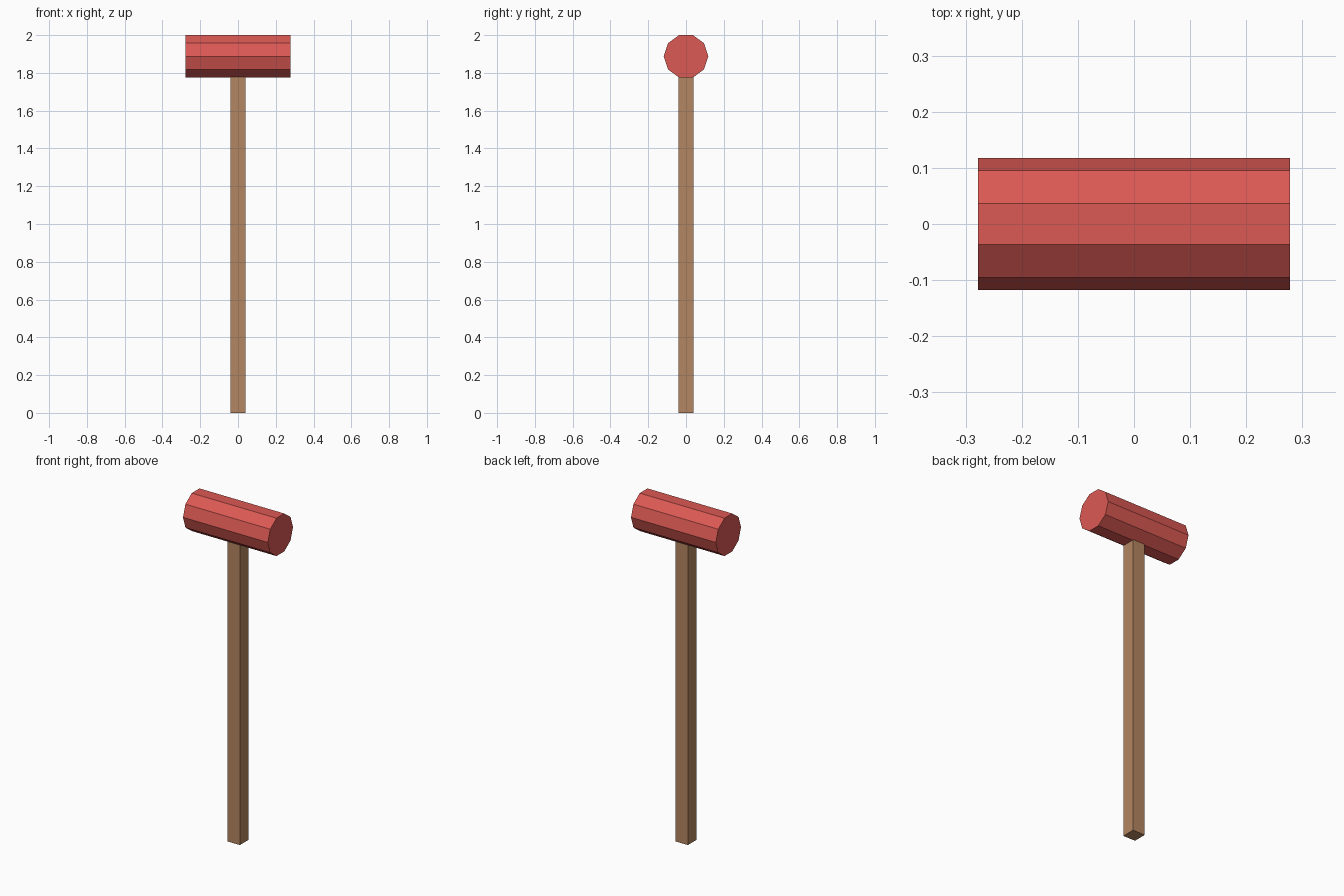
import bpy
import math

cube = bpy.data.objects.get("Cube")
if cube:
    bpy.data.objects.remove(cube, do_unlink=True)


def make_material(name, rgb):
    mat = bpy.data.materials.new(name)
    mat.use_nodes = True
    color = (*rgb, 1.0)
    mat.diffuse_color = color
    mat.node_tree.nodes["Principled BSDF"].inputs["Base Color"].default_value = color
    return mat


def finish(name, mat):
    obj = bpy.context.object
    obj.name = name
    obj.data.name = name
    obj.data.materials.append(mat)
    return obj


red = make_material("red", (0.71, 0.10, 0.088))
wood = make_material("wood brown", (0.46, 0.24, 0.12))

# Ten-sided head lying along x, with a flat facet on top
SIDES = 10
HEAD_RADIUS = 0.118
HEAD_LENGTH = 0.556
apothem = HEAD_RADIUS * math.cos(math.pi / SIDES)
head_z = 2.0 - apothem
bpy.ops.mesh.primitive_cylinder_add(
    vertices=SIDES, radius=HEAD_RADIUS, depth=HEAD_LENGTH,
    location=(0, 0, head_z), rotation=(0, math.pi / 2, 0))
finish("mallet_head", red)

# Square handle, its top seated just inside the head
HANDLE_WIDTH = 0.08
handle_top = head_z - apothem + 0.01
bpy.ops.mesh.primitive_cube_add(size=1, location=(0, 0, handle_top / 2))
handle = finish("handle", wood)
handle.scale = (HANDLE_WIDTH, HANDLE_WIDTH, handle_top)
